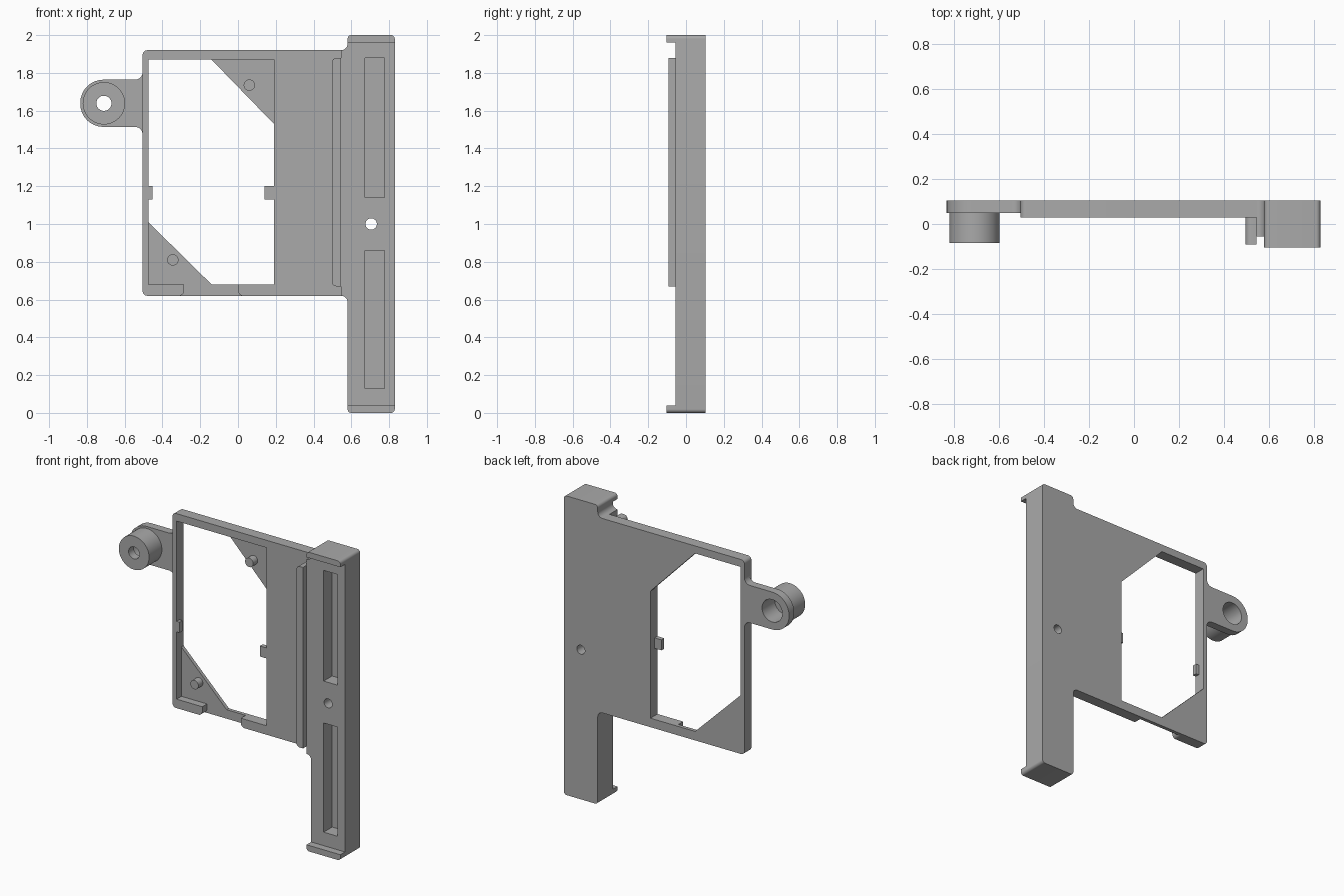
import bpy, bmesh, math
from mathutils import Vector

cube = bpy.data.objects.get("Cube")
if cube:
    bpy.data.objects.remove(cube, do_unlink=True)

grey = bpy.data.materials.new("plain grey")
grey.use_nodes = True
colour = (0.4, 0.4, 0.4, 1)
grey.diffuse_color = colour
grey.node_tree.nodes["Principled BSDF"].inputs["Base Color"].default_value = colour

BACK, FLOOR, PLATE, BAR, TIP = 0.104, 0.08, 0.03, -0.055, -0.104


def rounded(points, steps=8):
    """Outline from (x, z[, radius]) corners, with arcs where a radius is given."""
    out = []
    for i, p in enumerate(points):
        c = Vector(p[:2])
        if len(p) < 3:
            out.append(c)
            continue
        a = (Vector(points[i - 1][:2]) - c).normalized()
        b = (Vector(points[(i + 1) % len(points)][:2]) - c).normalized()
        half = a.angle(b) / 2
        mid = c + (a + b).normalized() * p[2] / math.sin(half)
        u = c + a * p[2] / math.tan(half) - mid
        v = c + b * p[2] / math.tan(half) - mid
        sweep = u.angle(v)
        for k in range(steps + 1):
            t = k / steps
            out.append(mid + (u * math.sin((1 - t) * sweep) + v * math.sin(t * sweep)) / math.sin(sweep))
    return out


def prism(name, points, y0, y1):
    """Extrude an x-z outline from y0 to y1."""
    bm = bmesh.new()
    face = bm.faces.new([bm.verts.new((p.x, y0, p.y)) for p in rounded(points)])
    ext = bmesh.ops.extrude_face_region(bm, geom=[face])
    moved = [g for g in ext["geom"] if isinstance(g, bmesh.types.BMVert)]
    bmesh.ops.translate(bm, verts=moved, vec=(0, y1 - y0, 0))
    bmesh.ops.recalc_face_normals(bm, faces=bm.faces)
    mesh = bpy.data.meshes.new(name)
    bm.to_mesh(mesh)
    bm.free()
    mesh.materials.append(grey)
    ob = bpy.data.objects.new(name, mesh)
    bpy.context.collection.objects.link(ob)
    return ob


def box(name, x0, x1, z0, z1, y0, y1):
    return prism(name, [(x0, z0), (x1, z0), (x1, z1), (x0, z1)], y0, y1)


def rod(name, x, z, r, y0, y1, sides=40):
    ring = [(x + r * math.cos(math.tau * k / sides), z + r * math.sin(math.tau * k / sides))
            for k in range(sides)]
    return prism(name, ring, y0, y1)


def cut(ob, *cutters):
    """Subtract the cutters, then remove them."""
    for c in cutters:
        c.hide_render = True
        mod = ob.modifiers.new("cut", "BOOLEAN")
        mod.operation, mod.solver, mod.object = "DIFFERENCE", "EXACT", c
    graph = bpy.context.evaluated_depsgraph_get()
    mesh = bpy.data.meshes.new_from_object(ob.evaluated_get(graph))
    ob.modifiers.clear()
    ob.data = mesh
    for c in cutters:
        bpy.data.objects.remove(c, do_unlink=True)
    return ob


parts = []

# Plate with a six-sided window, recessed corner webs and a gap in the lower rim
L, R, B, T = -0.475, 0.19, 0.68, 1.87
plate = prism("plate_frame", [(-0.505, 0.62, 0.025), (0.545, 0.62), (0.545, 1.92), (-0.505, 1.92, 0.025)],
              PLATE, BACK)
cut(plate,
    box("recess", L, R, B, T, -0.3, FLOOR),
    prism("window", [(L, 1.01), (-0.14, B), (R, B), (R, 1.53), (-0.14, T), (L, T)], -0.3, 0.3),
    prism("rim_gap", [(-0.285, 0.69), (0, 0.69), (0, 0.619, 0.03), (0.1, 0.619), (0.1, 0.5),
                      (-0.4, 0.5), (-0.4, 0.619), (-0.285, 0.619, 0.03)], -0.3, FLOOR))
parts.append(plate)

# Locating pegs and small retaining tabs
for name, x, z in (("upper_peg", 0.06, 1.735), ("lower_peg", -0.345, 0.81)):
    parts.append(rod(name, x, z, 0.03, PLATE + 0.002, FLOOR, 24))
parts.append(box("right_tab", L, L + 0.022, 1.13, 1.2, PLATE, 0.06))
parts.append(box("left_tab", R - 0.05, R, 1.13, 1.2, PLATE, 0.06))

# Guide ridge beside the bar
parts.append(prism("guide_ridge", [(0.497, 0.67, 0.025), (0.545, 0.67), (0.545, 1.88), (0.497, 1.88, 0.025)],
                   -0.092, PLATE))

# Tall bar with two blind slots and a through hole
bar = prism("tall_bar", [(0.58, 0, 0.02), (0.83, 0, 0.02), (0.83, 2, 0.02), (0.58, 2, 0.02),
                         (0.58, 1.92, 0.034), (0.545, 1.92), (0.545, 0.62), (0.58, 0.62, 0.034)],
            BAR, BACK)
cut(bar,
    box("lower_slot", 0.672, 0.775, 0.13, 0.86, -0.3, 0.035),
    box("upper_slot", 0.672, 0.775, 1.14, 1.88, -0.3, 0.035),
    rod("bar_hole", 0.705, 1, 0.03, -0.3, 0.3, 32))
parts.append(bar)

# Lips at both ends of the bar
for name, inner, outer in (("bottom_lip", 0.04, 0), ("top_lip", 1.962, 2)):
    parts.append(prism(name, [(0.58, inner), (0.83, inner), (0.83, outer, 0.02), (0.58, outer, 0.02)],
                       TIP, BAR))

# Side ear with a stepped bore through its boss
X, Z = -0.71, 1.639
ear = prism("side_ear", [(-0.495, 1.47), (-0.505, 1.47), (-0.505, 1.514, 0.04), (-0.835, 1.514, 0.122),
                         (-0.835, 1.764, 0.122), (-0.505, 1.764, 0.04), (-0.505, 1.81), (-0.495, 1.81)],
            0.05, BACK)
parts.append(cut(ear, rod("wide_bore", X, Z, 0.075, -0.03, 0.3)))
boss = rod("ear_boss", X, Z, 0.112, -0.085, 0.05, 48)
parts.append(cut(boss, rod("wide_bore", X, Z, 0.075, -0.03, 0.3), rod("narrow_bore", X, Z, 0.04, -0.3, 0.3)))

# Smooth the curved walls and keep the edges crisp
bpy.ops.object.select_all(action="DESELECT")
for ob in parts:
    ob.select_set(True)
bpy.context.view_layer.objects.active = parts[0]
bpy.ops.object.shade_smooth_by_angle(angle=math.radians(30))
